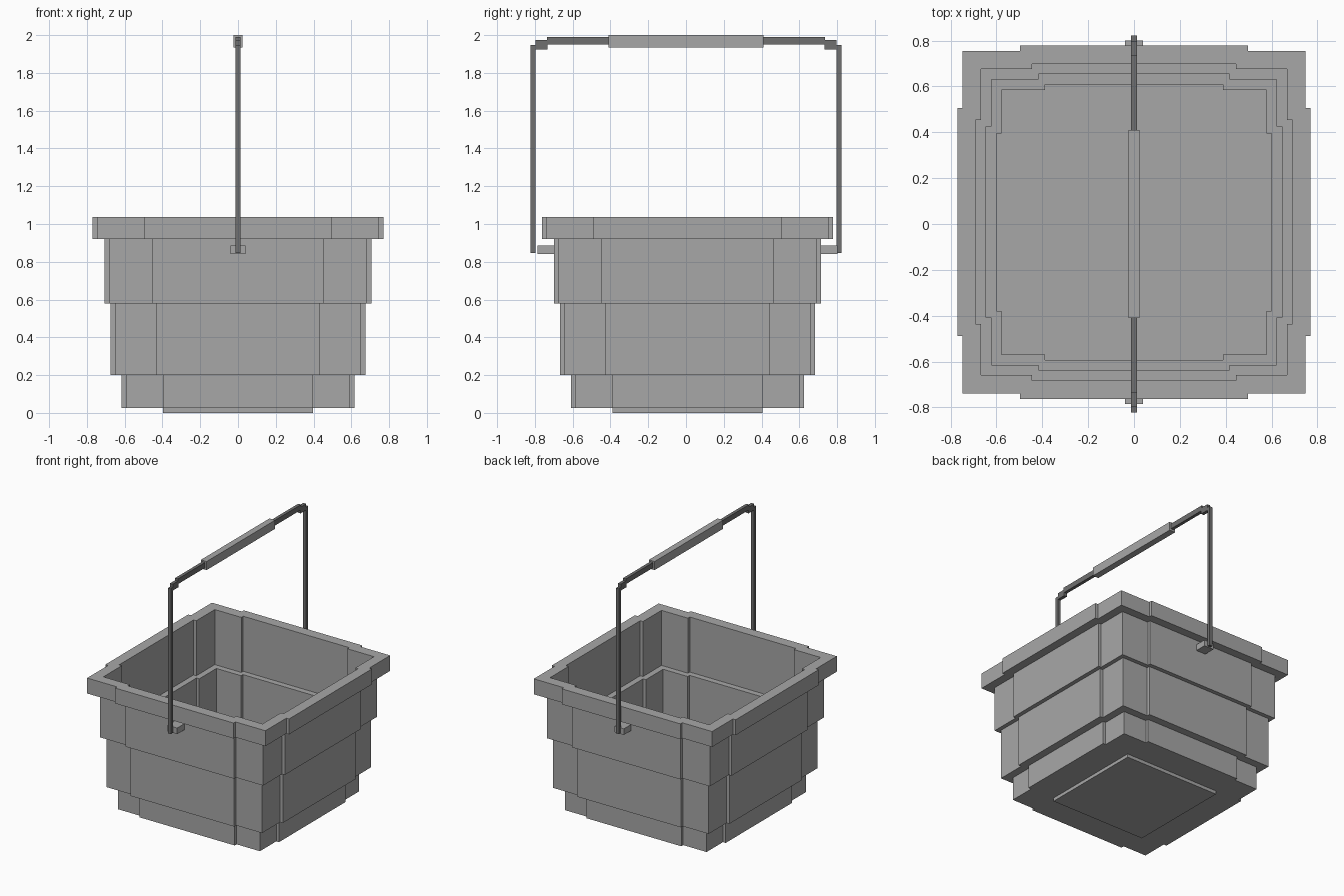
import bpy
import bmesh

default_cube = bpy.data.objects.get("Cube")
if default_cube:
    bpy.data.objects.remove(default_cube)


def make_material(name, level):
    mat = bpy.data.materials.new(name)
    mat.use_nodes = True
    color = (level, level, level, 1)
    mat.diffuse_color = color
    mat.node_tree.nodes["Principled BSDF"].inputs["Base Color"].default_value = color
    return mat


LIGHT = make_material("light grey plastic", 0.39)
DARK = make_material("dark grey metal", 0.16)
CENTRE_Y = 0.008


def finish(bm, name, mat):
    bmesh.ops.recalc_face_normals(bm, faces=bm.faces)
    mesh = bpy.data.meshes.new(name)
    bm.to_mesh(mesh)
    bm.free()
    mesh.materials.append(mat)
    obj = bpy.data.objects.new(name, mesh)
    bpy.context.collection.objects.link(obj)
    return obj


def box(name, mat, x, y, z):
    """Box from (low, high) ranges on each axis."""
    bm = bmesh.new()
    bmesh.ops.create_cube(bm, size=1)
    for v in bm.verts:
        v.co = [(lo + hi) / 2 + c * (hi - lo) for c, (lo, hi) in zip(v.co, (x, y, z))]
    return finish(bm, name, mat)


def stepped_ring(bm, half, z):
    """Square outline whose sides bulge out slightly in the middle."""
    core, arm = half - 0.023, half * 0.645
    corner = [(half, arm), (core, arm), (core, core), (arm, core), (arm, half)]
    # drop the straight run between the two bulges at each corner turn
    points = []
    for _ in range(4):
        points += corner
        corner = [(-y, x) for x, y in corner]
    return [bm.verts.new((x, y + CENTRE_Y, z)) for x, y in points]


# Basket shell: outer tiers going up, then inner tiers going down to the floor
profile = [
    (0.617, 0.025), (0.617, 0.2), (0.675, 0.2), (0.675, 0.58),
    (0.706, 0.58), (0.706, 0.92), (0.77, 0.92), (0.77, 1.037),
    (0.69, 1.037), (0.69, 0.62), (0.645, 0.62), (0.645, 0.24),
    (0.6, 0.24), (0.6, 0.06),
]
bm = bmesh.new()
rings = [stepped_ring(bm, half, z) for half, z in profile]
for low, high in zip(rings, rings[1:]):
    for i in range(len(low)):
        j = (i + 1) % len(low)
        bm.faces.new((low[i], low[j], high[j], high[i]))
bm.faces.new(rings[0])
bm.faces.new(rings[-1])
finish(bm, "basket", LIGHT)

# Foot plate under the basket
box("foot_plate", LIGHT, (-0.396, 0.396),
    (CENTRE_Y - 0.396, CENTRE_Y + 0.396), (0, 0.03))

# Handle grip
box("handle_grip", LIGHT, (-0.024, 0.024), (-0.41, 0.41), (1.935, 2.0))


# Handle rods, elbows and mounts, mirrored front and back
def pair(name, mat, half_x, near, far, z, shift=0):
    for side, sign in (("front", -1), ("back", 1)):
        y = sorted((sign * near + shift, sign * far + shift))
        box(f"{side}_{name}", mat, (-half_x, half_x), y, z)


pair("mount", LIGHT, 0.04, 0.69, 0.793, (0.84, 0.886), CENTRE_Y)
pair("upright_rod", DARK, 0.012, 0.798, 0.822, (0.847, 1.947))
pair("elbow", DARK, 0.012, 0.732, 0.798, (1.925, 1.973))
pair("top_rod", DARK, 0.012, 0.4, 0.737, (1.95, 1.99))
